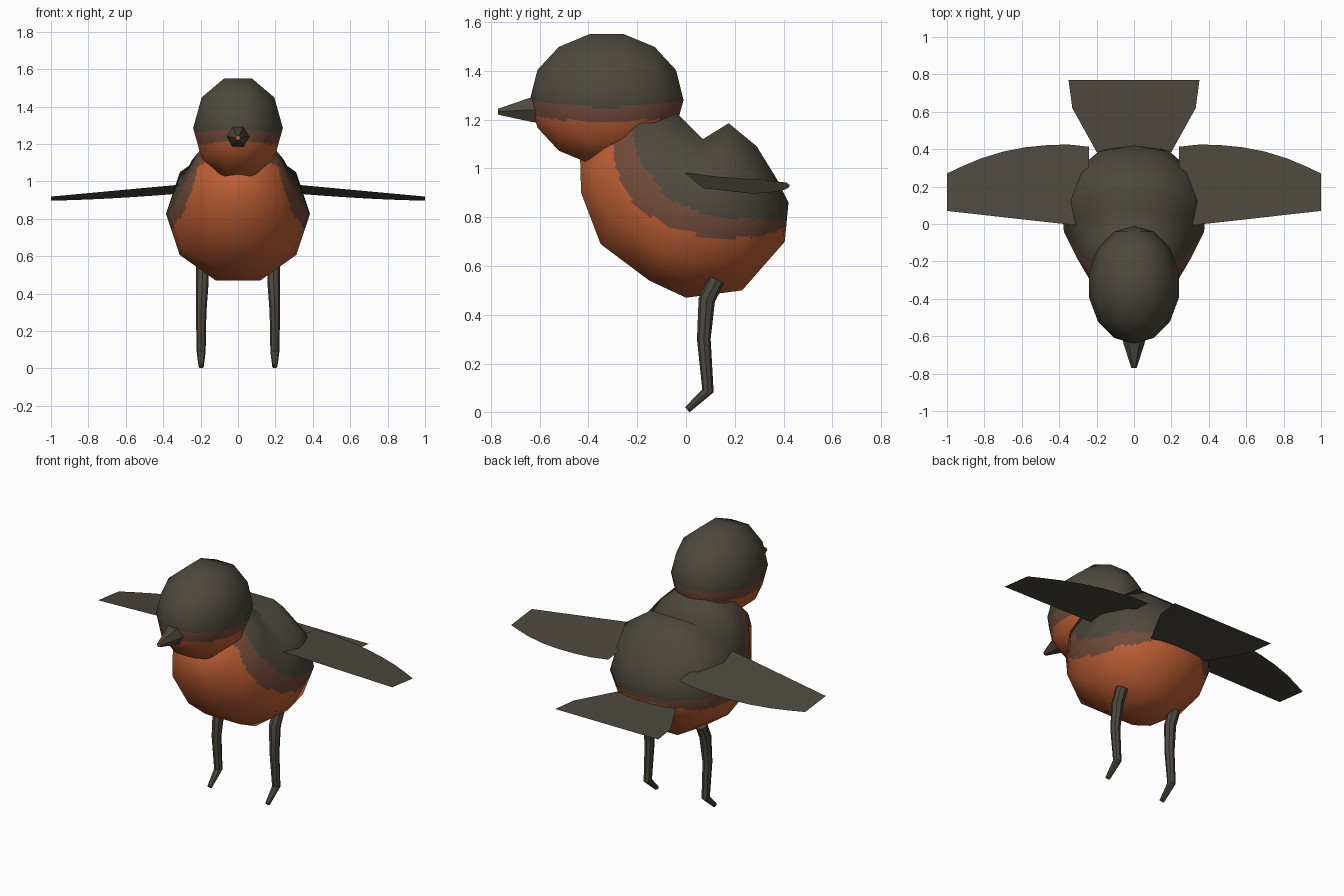
import bpy
import bmesh
import math
from mathutils import Vector

if "Cube" in bpy.data.objects:
    bpy.data.objects.remove(bpy.data.objects["Cube"])


def make_material(name, rgb):
    m = bpy.data.materials.new(name)
    m.diffuse_color = (*rgb, 1)
    m.use_nodes = True
    m.node_tree.nodes["Principled BSDF"].inputs["Base Color"].default_value = m.diffuse_color
    return m


DARK = make_material("dark olive feathers", (0.075, 0.066, 0.047))
BAND = make_material("brown edge feathers", (0.165, 0.070, 0.042))
ORANGE = make_material("orange breast", (0.52, 0.115, 0.035))


def finish(bm, name, mats, smooth_angle=None):
    me = bpy.data.meshes.new(name)
    bm.to_mesh(me)
    bm.free()
    ob = bpy.data.objects.new(name, me)
    bpy.context.collection.objects.link(ob)
    for m in mats:
        me.materials.append(m)
    if smooth_angle:
        bpy.context.view_layer.objects.active = ob
        ob.select_set(True)
        bpy.ops.object.shade_smooth_by_angle(angle=math.radians(smooth_angle))
        ob.select_set(False)
    return ob


def loft(loops, start=None, end=None):
    """Skin closed loops of points; ends are poles if given, otherwise caps."""
    bm = bmesh.new()
    rings = [[bm.verts.new(p) for p in loop] for loop in loops]
    n = len(rings[0])
    for a, b in zip(rings, rings[1:]):
        for i in range(n):
            bm.faces.new((a[i], a[(i + 1) % n], b[(i + 1) % n], b[i]))
    for ring, pole in ((rings[0], start), (rings[-1], end)):
        if pole is None:
            bm.faces.new(ring)
        else:
            v = bm.verts.new(pole)
            for i in range(n):
                bm.faces.new((ring[i], ring[(i + 1) % n], v))
    bmesh.ops.recalc_face_normals(bm, faces=bm.faces[:])
    return bm


def decagon(top, bottom, rx):
    """Ten-sided ring with flat top and bottom, given (y, z) ends."""
    t, b = Vector((0, *top)), Vector((0, *bottom))
    mid, half = (t + b) / 2, (t - b) / 2 / math.sin(math.radians(72))
    return [mid + half * math.sin(i * math.tau / 10)
            + Vector((rx * math.cos(i * math.tau / 10), 0, 0)) for i in range(10)]


def painted(bm, name, rule):
    """Divide the coarse faces flatly, colour by rule, keep coarse smooth shading."""
    bm.normal_update()
    layer = bm.verts.layers.float_vector.new("coarse")
    for v in bm.verts:
        v[layer] = v.normal
    bmesh.ops.subdivide_edges(bm, edges=bm.edges[:], cuts=11, use_grid_fill=True)
    for f in bm.faces:
        f.smooth = True
        f.material_index = rule(f.calc_center_median())
    bm.verts.index_update()
    normals = [v[layer].normalized() if v[layer].length > 0.1 else Vector()
               for v in bm.verts]
    bm.verts.layers.float_vector.remove(layer)
    ob = finish(bm, name, (DARK, BAND, ORANGE))
    ob.data.normals_split_custom_set_from_vertices(normals)
    return ob


def lerp_table(pts, y):
    if y <= pts[0][0]:
        return 9.0
    for (a, za), (b, zb) in zip(pts, pts[1:]):
        if y <= b:
            return za + (zb - za) * (y - a) / (b - a)
    return pts[-1][1]


# Body: rings from rump to neck (top y,z / bottom y,z / half width)
body_rings = [
    ((0.37, 0.96), (0.405, 0.70), 0.19),
    ((0.29, 1.09), (0.23, 0.50), 0.335),
    ((0.175, 1.185), (0.0, 0.47), 0.385),
    ((0.07, 1.12), (-0.15, 0.54), 0.375),
    ((-0.03, 1.22), (-0.35, 0.69), 0.30),
    ((-0.14, 1.26), (-0.43, 0.90), 0.225),
]
back_edge = [(-0.24, 1.25), (-0.20, 1.05), (-0.08, 0.88), (0.10, 0.80), (0.42, 0.785)]
breast_edge = [(-0.31, 1.2), (-0.29, 1.0), (-0.22, 0.86), (-0.08, 0.76),
               (0.12, 0.71), (0.30, 0.72), (0.42, 0.76)]


def body_rule(p):
    if p.z > lerp_table(back_edge, p.y):
        return 0
    return 1 if p.z > lerp_table(breast_edge, p.y) else 2


painted(loft([decagon(*r) for r in body_rings], (0, 0.42, 0.86), (0, -0.435, 1.08)),
        "body", body_rule)

# Head: sphere of ten sides and seven bands lying along y
head_rings = []
for k in range(1, 7):
    a = math.pi * k / 7
    y, r = -0.325 + 0.315 * math.cos(a), math.sin(a)
    head_rings.append(decagon((y, 1.285 + 0.272 * r), (y, 1.285 - 0.272 * r), 0.246 * r))


def head_rule(p):
    rise = 0.025 * ((p.y + 0.325) / 0.3) ** 2
    if p.z > 1.25 + rise:
        return 0
    return 1 if p.z > 1.19 + rise else 2


painted(loft(head_rings, (0, -0.01, 1.28), (0, -0.64, 1.28)), "head", head_rule)


def tube(path, radii, sides):
    """Tube along a path in a y-z plane, mitred at the bends."""
    pts = [Vector(p) for p in path]
    loops = []
    for i, (p, r) in enumerate(zip(pts, radii)):
        d = (pts[min(i + 1, len(pts) - 1)] - pts[max(i - 1, 0)]).normalized()
        up = d.cross(Vector((1, 0, 0))).normalized()
        loops.append([p + Vector((r * math.cos(t), 0, 0)) + up * r * math.sin(t)
                      for t in (j * math.tau / sides for j in range(sides))])
    return loft(loops)


# Beak: six-sided cone with a blunt tip
bm = tube([(0, -0.58, 1.24), (0, -0.64, 1.24), (0, -0.77, 1.232)], (0.068, 0.056, 0.014), 6)
bm.normal_update()
for f in bm.faces:
    if f.normal.y < -0.9:
        f.material_index = 1
finish(bm, "beak", (DARK, ORANGE), 30)


# Wings: thin tilted sheets with a curved trailing edge
wing_outline = [(0.24, -0.015), (1.0, 0.07), (1.0, 0.27), (0.92, 0.308), (0.82, 0.35),
                (0.70, 0.387), (0.58, 0.41), (0.46, 0.422), (0.35, 0.425), (0.24, 0.413)]


def sheet(points, name):
    bm = bmesh.new()
    f = bm.faces.new([bm.verts.new(p) for p in points])
    bm.normal_update()
    if f.normal.z < 0:
        f.normal_flip()
    finish(bm, name, (DARK,))


for side, label in ((-1, "left"), (1, "right")):
    sheet([(side * x, y, 0.985 - 0.08 * (x - 0.28) - 0.11 * (y + 0.01))
           for x, y in wing_outline], label + "_wing")
    # Leg with bent knee and a small toe reaching forward
    x = side * 0.197
    leg = [(x * 0.97, 0.125, 0.545), (x * 0.97, 0.085, 0.46), (x, 0.073, 0.30),
           (x, 0.09, 0.088), (x, 0.005, 0.011)]
    finish(tube(leg, (0.034, 0.034, 0.028, 0.024, 0.014), 8), label + "_leg", (DARK,), 40)

# Tail: flat level fan
half_tail = [(0.20, 0.385), (0.33, 0.62), (0.35, 0.77)]
sheet([(x, y, 0.745) for x, y in half_tail]
      + [(-x, y, 0.745) for x, y in reversed(half_tail)], "tail")
